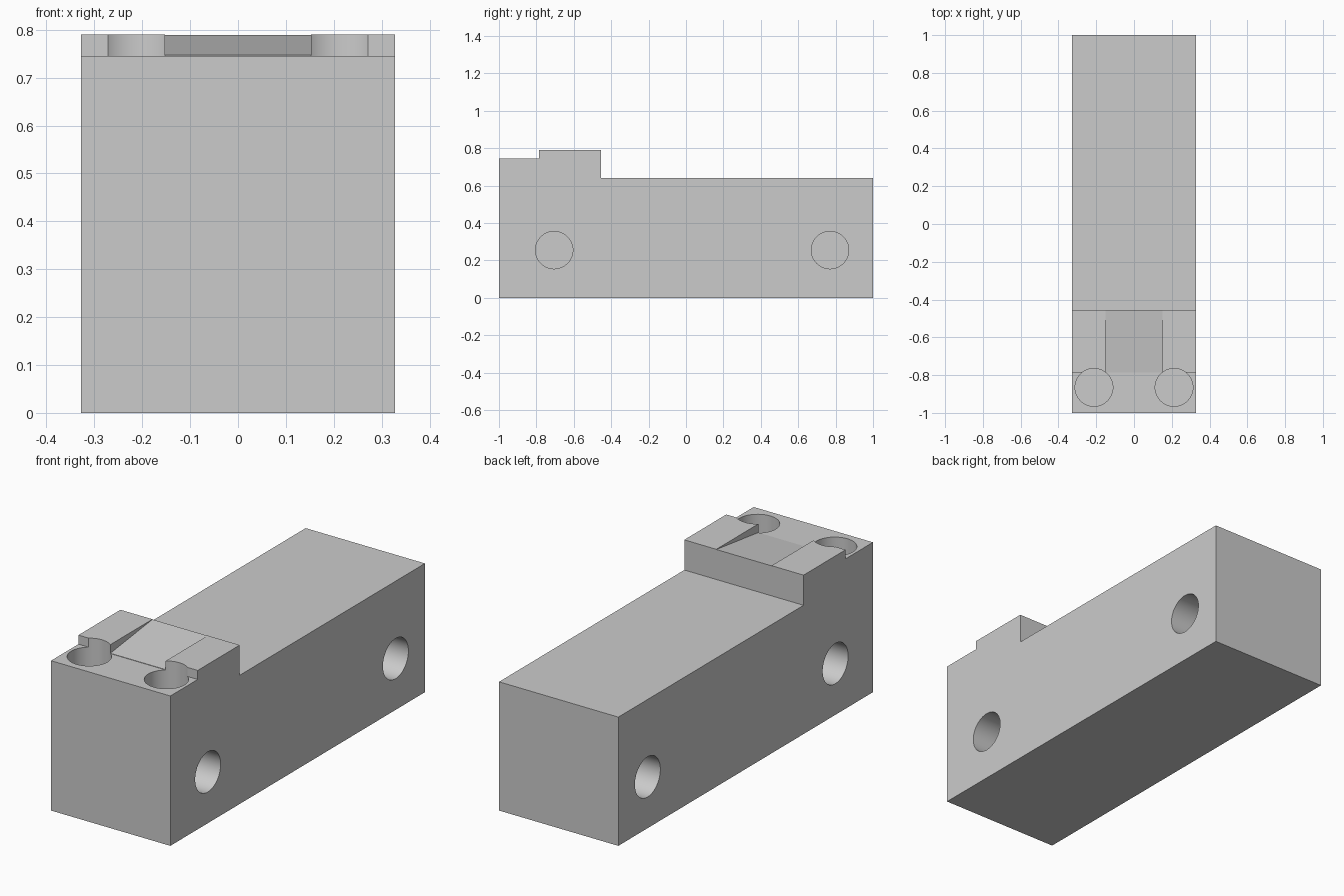
import bpy, bmesh, math
from mathutils import Matrix

if "Cube" in bpy.data.objects:
    bpy.data.objects.remove(bpy.data.objects["Cube"])

grey = bpy.data.materials.new("plain grey")
grey.use_nodes = True
colour = (0.6, 0.6, 0.6, 1)
grey.diffuse_color = colour
grey.node_tree.nodes["Principled BSDF"].inputs["Base Color"].default_value = colour


def make_object(name, bm):
    bmesh.ops.recalc_face_normals(bm, faces=bm.faces)
    mesh = bpy.data.meshes.new(name)
    bm.to_mesh(mesh)
    bm.free()
    mesh.materials.append(grey)
    ob = bpy.data.objects.new(name, mesh)
    bpy.context.scene.collection.objects.link(ob)
    return ob


def prism(name, profile, half_width):
    """Extrude a (y, z) side profile across x."""
    bm = bmesh.new()
    face = bm.faces.new([bm.verts.new((-half_width, y, z)) for y, z in profile])
    moved = bmesh.ops.extrude_face_region(bm, geom=[face])["geom"]
    verts = [v for v in moved if isinstance(v, bmesh.types.BMVert)]
    bmesh.ops.translate(bm, verts=verts, vec=(2 * half_width, 0, 0))
    return make_object(name, bm)


def cylinder(name, centre, radius, length, along_x=False):
    bm = bmesh.new()
    turn = Matrix.Rotation(math.pi / 2 if along_x else 0, 4, 'Y')
    bmesh.ops.create_cone(bm, cap_ends=True, segments=64, radius1=radius,
                          radius2=radius, depth=length,
                          matrix=Matrix.Translation(centre) @ turn)
    return make_object(name, bm)


def cut(target, cutter):
    """Subtract the cutter for good, then remove it."""
    bpy.context.view_layer.objects.active = target
    mod = target.modifiers.new("cut", 'BOOLEAN')
    mod.operation = 'DIFFERENCE'
    mod.solver = 'EXACT'
    mod.object = cutter
    bpy.ops.object.modifier_apply(modifier=mod.name)
    bpy.data.objects.remove(cutter)


# Stepped block: front deck, raised shoulder, long low deck
half = 0.328
block = prism("block", [(-1, 0), (1, 0), (1, 0.64), (-0.455, 0.64), (-0.455, 0.79),
                        (-0.785, 0.79), (-0.785, 0.745), (-1, 0.745)], half)

# Sloped channel through the raised shoulder
cut(block, prism("ramp_cutter", [(-0.9, 0.747), (-0.785, 0.747), (-0.4, 0.796),
                                 (-0.4, 0.9), (-0.9, 0.9)], 0.152))

# Blind holes: one pair in the top, one pair in each side
for side in (-1, 1):
    cut(block, cylinder("top_hole_cutter", (side * 0.212, -0.865, 0.7), 0.1, 0.5))
    for y in (-0.705, 0.77):
        cut(block, cylinder("side_hole_cutter", (side * half, y, 0.255), 0.1, 0.5, True))

# Smooth hole walls, sharp block edges
bpy.ops.object.select_all(action='DESELECT')
block.select_set(True)
bpy.context.view_layer.objects.active = block
bpy.ops.object.shade_smooth_by_angle(angle=math.radians(20))
# Keep the shallow ramp crisp: only the narrow hole-wall faces stay smooth
for face in block.data.polygons:
    n = face.normal
    face.use_smooth = face.area < 0.02 and abs(n.x) < 0.9999 and abs(n.z) < 0.98 or \
        len(face.vertices) == 4 and face.area < 0.006
